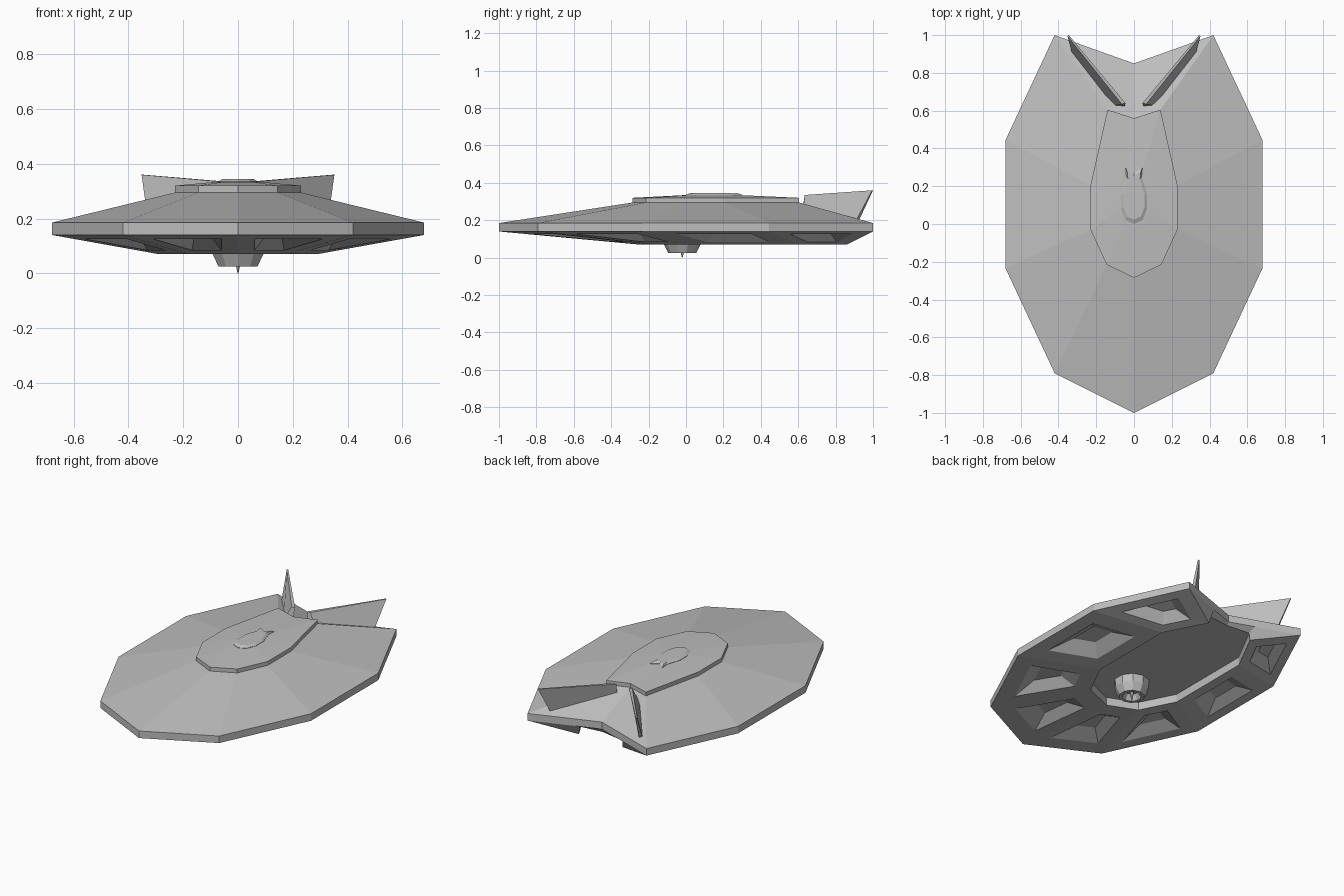
import bpy, bmesh, math
from mathutils import Vector

if "Cube" in bpy.data.objects:
    bpy.data.objects.remove(bpy.data.objects["Cube"])

grey = bpy.data.materials.new("hull grey")
grey.diffuse_color = (0.52, 0.52, 0.52, 1)
grey.use_nodes = True
grey.node_tree.nodes["Principled BSDF"].inputs["Base Color"].default_value = grey.diffuse_color


def finish(bm, name):
    bmesh.ops.recalc_face_normals(bm, faces=bm.faces[:])
    me = bpy.data.meshes.new(name)
    bm.to_mesh(me)
    bm.free()
    ob = bpy.data.objects.new(name, me)
    me.materials.append(grey)
    bpy.context.collection.objects.link(ob)
    return ob


def ring(half, z):
    """Closed outline from its right half; a third value overrides the height."""
    pts = [(p[0], p[1], p[2] if len(p) > 2 else z) for p in half]
    return pts + [(-x, y, h) for x, y, h in reversed(pts) if x > 1e-5]


def loft(bm, rings, cap_start=True, cap_end=True):
    vs = [[bm.verts.new(p) for p in r] for r in rings]
    n = len(vs[0])
    bands = [[bm.faces.new((a[i], a[(i + 1) % n], b[(i + 1) % n], b[i])) for i in range(n)]
             for a, b in zip(vs, vs[1:])]
    if cap_start:
        bm.faces.new(vs[0])
    if cap_end:
        bm.faces.new(vs[-1])
    return bands


def circle(r, z, n=10, cy=-0.02):
    return [(r * math.sin(2 * math.pi * i / n), cy - r * math.cos(2 * math.pi * i / n), z)
            for i in range(n)]


# Main hull: underside recess, belly, rim, sloping deck
rim = [(0, -1), (.42, -.79), (.68, -.235), (.68, .445), (.42, 1), (.155, .905), (0, .85)]
belly = [(0, -.25), (.18, -.175), (.29, .04), (.29, .60), (.155, .86),
         (.15, .857, .118), (0, .84, .118)]
deck = [(0, -.285), (.145, -.215), (.23, -.03), (.23, .205), (.14, .605), (.05, .576), (0, .56)]
bm = bmesh.new()
ceiling = [(p[0] * .995, p[1] * .995) for p in belly]
bands = loft(bm, [ring(ceiling, .12), ring(belly, .07), ring(rim, .14),
                  ring(rim, .185), ring(deck, .295)])

# Tapered pockets in the eight sloping underside facets
n = len(bands[1])
pockets = [bands[1][i] for i in (0, 1, 2, 3, n - 1, n - 2, n - 3, n - 4)]
for scale, rise in ((.6, 0), (.45, .05)):
    pockets = bmesh.ops.extrude_discrete_faces(bm, faces=pockets)["faces"]
    for f in pockets:
        c = f.calc_center_median()
        for v in f.verts:
            v.co = c + (v.co - c) * scale + Vector((0, 0, rise))
finish(bm, "saucer_hull")

# Upper deck plate with a shallow crown
crown = [(x * .35, .13 + (y - .13) * .35) for x, y in deck]
bm = bmesh.new()
loft(bm, [ring(deck, .29), ring(deck, .32), ring(crown, .334)])
finish(bm, "upper_deck")

# Bridge blister
blister = [(0, 0), (.045, .02), (.07, .08), (.07, .16), (.04, .25), (.045, .30), (0, .27)]
top = [(x * .8, .15 + (y - .15) * .85) for x, y in blister]
bm = bmesh.new()
loft(bm, [ring(blister, .322), ring(blister, .336), ring(top, .345)])
finish(bm, "bridge")

# Belly cup, hollow at the bottom
bm = bmesh.new()
loft(bm, [circle(.105, .125), circle(.1, .075), circle(.075, .025),
          circle(.055, .025), circle(.035, .06)])
finish(bm, "belly_cup")

# Needle antenna in the cup
bm = bmesh.new()
loft(bm, [circle(.012, .065, 6), circle(.008, .025, 6), circle(.002, 0, 6)])
finish(bm, "needle_antenna")

# Swept tail fins
for side, name in ((1, "right_fin"), (-1, "left_fin")):
    root = [(.05, .62, .25), (.115, .625, .25), (.33, .91, .20), (.315, .925, .20)]
    tip = [(.045, .64, .335), (.065, .635, .335), (.352, .995, .36), (.345, 1, .36)]
    bm = bmesh.new()
    loft(bm, [[(side * x, y, z) for x, y, z in r] for r in (root, tip)])
    finish(bm, name)
